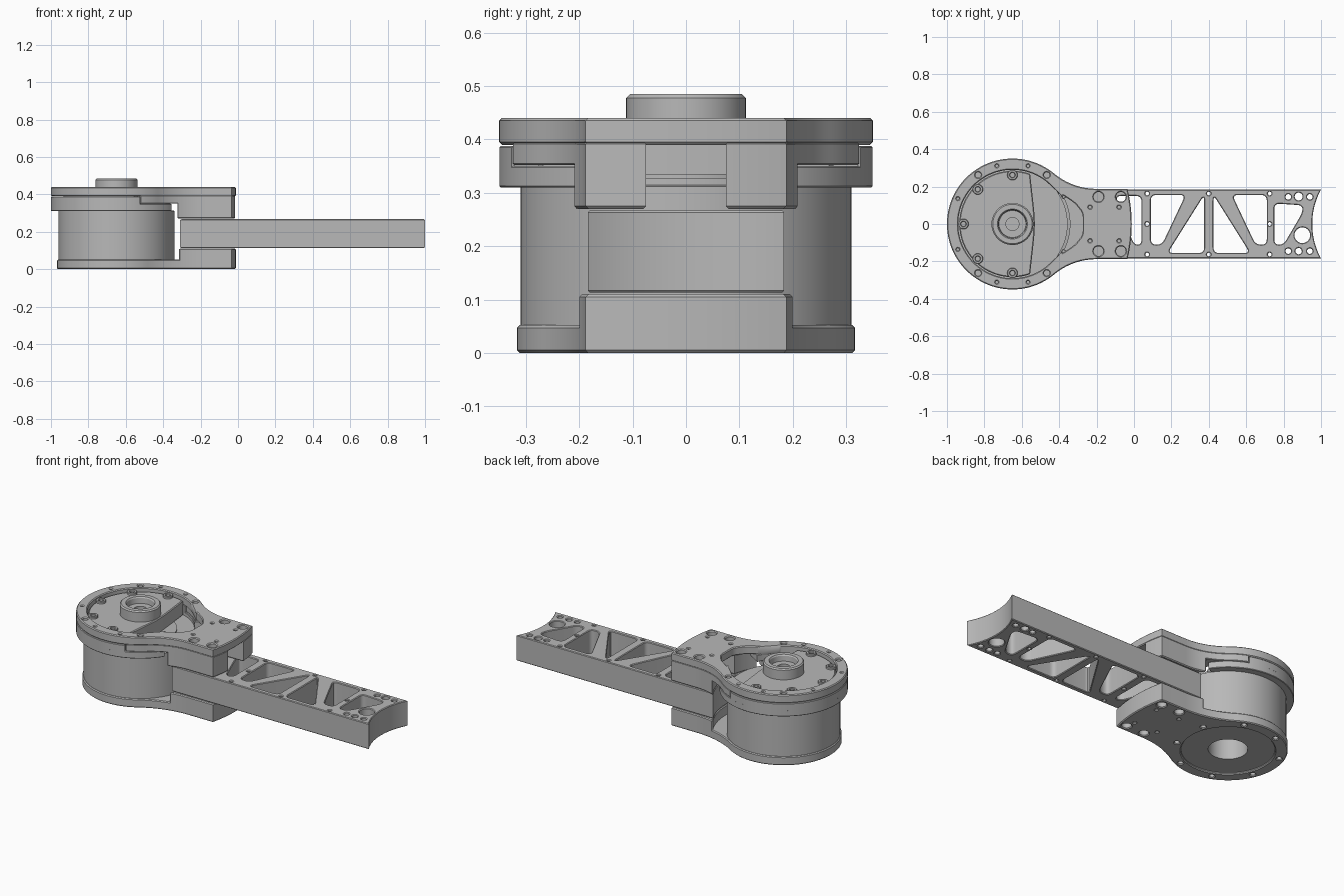
import bpy, bmesh, math
from mathutils import Vector

if "Cube" in bpy.data.objects:
    bpy.data.objects.remove(bpy.data.objects["Cube"])

grey = bpy.data.materials.new("machined_grey")
grey.use_nodes = True
COLOUR = (0.48, 0.48, 0.48, 1)
grey.diffuse_color = COLOUR
grey.node_tree.nodes["Principled BSDF"].inputs["Base Color"].default_value = COLOUR

CX = -0.65       # motor axis
H = 0.188        # half width of the fork
FLARE_X = -0.2   # where the flare meets the straight fork sides
CLEAR = 0.387    # clearance radius around the motor


def finish(bm, name):
    bmesh.ops.recalc_face_normals(bm, faces=bm.faces)
    mesh = bpy.data.meshes.new(name)
    bm.to_mesh(mesh)
    bm.free()
    mesh.materials.append(grey)
    for p in mesh.polygons:
        p.use_smooth = True
    mesh.set_sharp_from_angle(angle=math.radians(28))
    obj = bpy.data.objects.new(name, mesh)
    bpy.context.collection.objects.link(obj)
    return obj


def arc(r, a0, a1, n=48, cx=CX, cy=0.0):
    angles = [math.radians(a0 + (a1 - a0) * i / n) for i in range(n + 1)]
    return [(cx + r * math.cos(a), cy + r * math.sin(a)) for a in angles]


def circle(cx, cy, r, n=24):
    return arc(r, 0, 360, n, cx, cy)


def polar(r, deg):
    return arc(r, deg, deg, 1)[0]


def mirror_loop(half):
    return half + [(x, -y) for x, y in reversed(half)]


def fillet(points, d=0.03, n=5):
    out = []
    for i, p in enumerate(points):
        p = Vector(p)
        ends = []
        for q in (points[i - 1], points[(i + 1) % len(points)]):
            v = Vector(q) - p
            ends.append(p + v.normalized() * min(d, v.length * 0.45))
        for k in range(n + 1):
            t = k / n
            q = ends[0] * (1 - t) ** 2 + p * 2 * t * (1 - t) + ends[1] * t * t
            out.append((q.x, q.y))
    return out


def clean(points, ccw):
    pts = []
    for p in map(Vector, points):
        if not pts or (p - pts[-1]).length > 1e-4:
            pts.append(p)
    if (pts[0] - pts[-1]).length < 1e-4:
        pts.pop()
    area = sum(pts[i - 1].cross(pts[i]) for i in range(len(pts)))
    return pts if (area > 0) == ccw else pts[::-1]


def inset(pts, c):
    out = []
    for i, p in enumerate(pts):
        a = (p - pts[i - 1]).normalized()
        b = (pts[(i + 1) % len(pts)] - p).normalized()
        na, nb = Vector((-a.y, a.x)), Vector((-b.y, b.x))
        out.append(p + (na + nb) * c / max(1 + na.dot(nb), 0.4))
    return out


def prism(name, outer, z0, z1, holes=(), c=0.005):
    """Chamfered plate with through holes."""
    bm = bmesh.new()
    caps = ([], [])
    for k, loop in enumerate([outer, *holes]):
        pts = clean(loop, k == 0)
        small = inset(pts, c)
        layers = [(small, z0), (pts, z0 + c), (pts, z1 - c), (small, z1)]
        rings = [[bm.verts.new((p.x, p.y, z)) for p in ps] for ps, z in layers]
        n = len(pts)
        for lo, hi in zip(rings, rings[1:]):
            for i in range(n):
                j = (i + 1) % n
                bm.faces.new((lo[i], lo[j], hi[j], hi[i]))
        for cap, ring in zip(caps, (rings[0], rings[-1])):
            cap += [bm.edges.get((ring[i - 1], ring[i])) for i in range(n)]
    for cap in caps:
        bmesh.ops.triangle_fill(bm, edges=cap, use_beauty=True, normal=(0, 0, 1))
    return finish(bm, name)


def lathe(name, profile, steps=96):
    bm = bmesh.new()
    vs = [bm.verts.new((CX + r, 0, z)) for r, z in profile]
    es = [bm.edges.new(pair) for pair in zip(vs, vs[1:])]
    bmesh.ops.spin(bm, geom=vs + es, cent=(CX, 0, 0), axis=(0, 0, 1),
                   angle=math.tau, steps=steps)
    bmesh.ops.remove_doubles(bm, verts=bm.verts, dist=1e-5)
    return finish(bm, name)


def fork_end(y0=0.0, n=6):
    ys = [y0 + (H - y0) * i / n for i in range(n + 1)]
    return [(-0.012 - 0.023 * (y / H) ** 2, y) for y in ys]


def flare(r):
    """Concave arc from the straight side to the round end, and its end angle."""
    d = FLARE_X - CX
    rho = (d * d + H * H - r * r) / (2 * (r - H))
    deg = math.degrees(math.atan2(H + rho, d))
    return arc(rho, 270, 180 + deg, 16, FLARE_X, H + rho), deg


def plate_outline(r):
    curve, deg = flare(r)
    return mirror_loop(fork_end() + curve + arc(r, deg, 180, 60))


def block_half(r, y0):
    """Half of a fork block, hollowed around the motor."""
    side = [p for p in flare(r)[0] if math.hypot(p[0] - CX, p[1]) > CLEAR]
    a1 = math.degrees(math.atan2(side[-1][1], side[-1][0] - CX))
    a0 = math.degrees(math.asin(y0 / CLEAR))
    return fork_end(y0) + side + arc(CLEAR, a1, a0, 12)


def mirrored(points, s):
    return [(x, y * s) for x, y in points]


SIDES = (1, -1)
bolts = [circle(x, s * 0.145, 0.026) for x in (-0.19, -0.07) for s in SIDES]
pins = [circle(x, s * 0.09, 0.008, 12) for x in (-0.235, -0.08) for s in SIDES]

# Motor body with blind bore underneath, and the output hub
lathe("motor_housing", [(0, 0.30), (0.105, 0.30), (0.105, 0.01), (0.249, 0.01),
                        (0.249, 0.045), (0.31, 0.045), (0.31, 0.312), (0.295, 0.315),
                        (0.295, 0.328), (0.2, 0.328), (0.2, 0.335), (0, 0.335)])
lathe("output_hub", [(0, 0.43), (0.035, 0.43), (0.035, 0.447), (0.072, 0.447),
                     (0.075, 0.478), (0.08, 0.485), (0.105, 0.485), (0.112, 0.478),
                     (0.112, 0.41), (0, 0.41)])

# Lower fork
ring_bolts = [circle(*polar(0.284, 22.5 + 45 * k), 0.014, 16) for k in range(8)]
prism("bottom_plate", plate_outline(0.317), 0, 0.052,
      [circle(CX, 0, 0.25, 96)] + ring_bolts + bolts + pins)
prism("bottom_fork_block", mirror_loop(block_half(0.317, 0)), 0.04, 0.11, bolts)

# Upper fork: plate with a pear-shaped opening, side blocks and collars
opening = mirror_loop(fillet([(-0.272, 0.0), (-0.275, 0.06), (-0.315, 0.11),
                              (-0.39, 0.16)], 0.02)[6:] + arc(0.29, 50, 180, 50))
corner_bolts = [circle(*polar(0.32, a), 0.015, 16) for a in (55, 125, 235, 305)]
ring_pins = [circle(*polar(0.322, a), 0.007, 12) for a in (75, 105, 155, 205, 255, 285)]
prism("top_plate", plate_outline(0.35), 0.39, 0.44,
      [opening] + corner_bolts + ring_pins + bolts + pins)
curve, deg = flare(0.35)
side_curve = [p for p in reversed(curve) if p[0] < -0.27]
collar = arc(0.35, 68, deg, 12) + side_curve + arc(0.30, 26, 68, 20)
for s, side in zip(SIDES, ("left", "right")):
    prism(side + "_top_fork_block", mirrored(block_half(0.35, 0.075), s), 0.27, 0.396,
          [b for b in bolts if b[0][1] * s > 0])
    prism(side + "_collar", mirrored(collar, s), 0.352, 0.394, c=0.003)

# Clamp ring in two steps below the top plate
for name, a, z0, z1 in (("lower_clamp_ring", 33, 0.31, 0.35),
                        ("upper_clamp_ring", 69, 0.342, 0.388)):
    prism(name, arc(0.35, a, 360 - a, 90) + arc(0.295, 360 - a, a, 90), z0, z1, c=0.003)

# Cut-away cover with screw tabs around the rim
prism("motor_cover", arc(0.284, 70.5, 289.5, 72)
      + [(-0.54, -0.13), (-0.533, -0.06), (-0.53, 0), (-0.533, 0.06), (-0.54, 0.13)],
      0.33, 0.42)
for k, a in enumerate((90, 135, 180, 225, 270)):
    x, y = polar(0.262, a)
    prism("cover_tab_%d" % (k + 1), circle(x, y, 0.028), 0.41, 0.433,
          [circle(x, y, 0.013, 16)], c=0.003)

# Arm: truss pockets, screw holes and concave ends
wedge = [(0.09, 0.155), (0.275, 0.155), (0.15, -0.11), (0.09, -0.11)]
triangle = [(0.375, 0.155), (0.375, -0.155), (0.18, -0.155)]
flip = lambda pts: [(0.8 - x, y) for x, y in pts]
pockets = [wedge, triangle, flip(wedge), flip(triangle),
           [(0.04, 0.15), (0.04, -0.11), (0.0, -0.11), (-0.1, 0.15)],
           [(0.75, 0.11), (0.90, 0.10), (0.90, 0.06), (0.80, -0.11), (0.75, -0.11)]]
holes = [fillet(p) for p in pockets]
for s in SIDES:
    holes += [circle(x, s * 0.163, 0.010, 12) for x in (0.07, 0.40, 0.725)]
    holes += [circle(x, s * 0.145, 0.015, 16) for x in (0.825, 0.94)]
holes += [circle(x, 0, 0.010, 12) for x in (0.07, 0.725)]
holes += [circle(0.9, -0.06, 0.042), circle(0.88, 0.147, 0.021), circle(0.88, -0.145, 0.017)]
bend = math.degrees(math.asin(0.184 / CLEAR))
prism("arm", arc(CLEAR, 180 + bend, 180 - bend, 20, 1.34) + arc(CLEAR, bend, -bend, 20),
      0.113, 0.267, holes, c=0.004)
